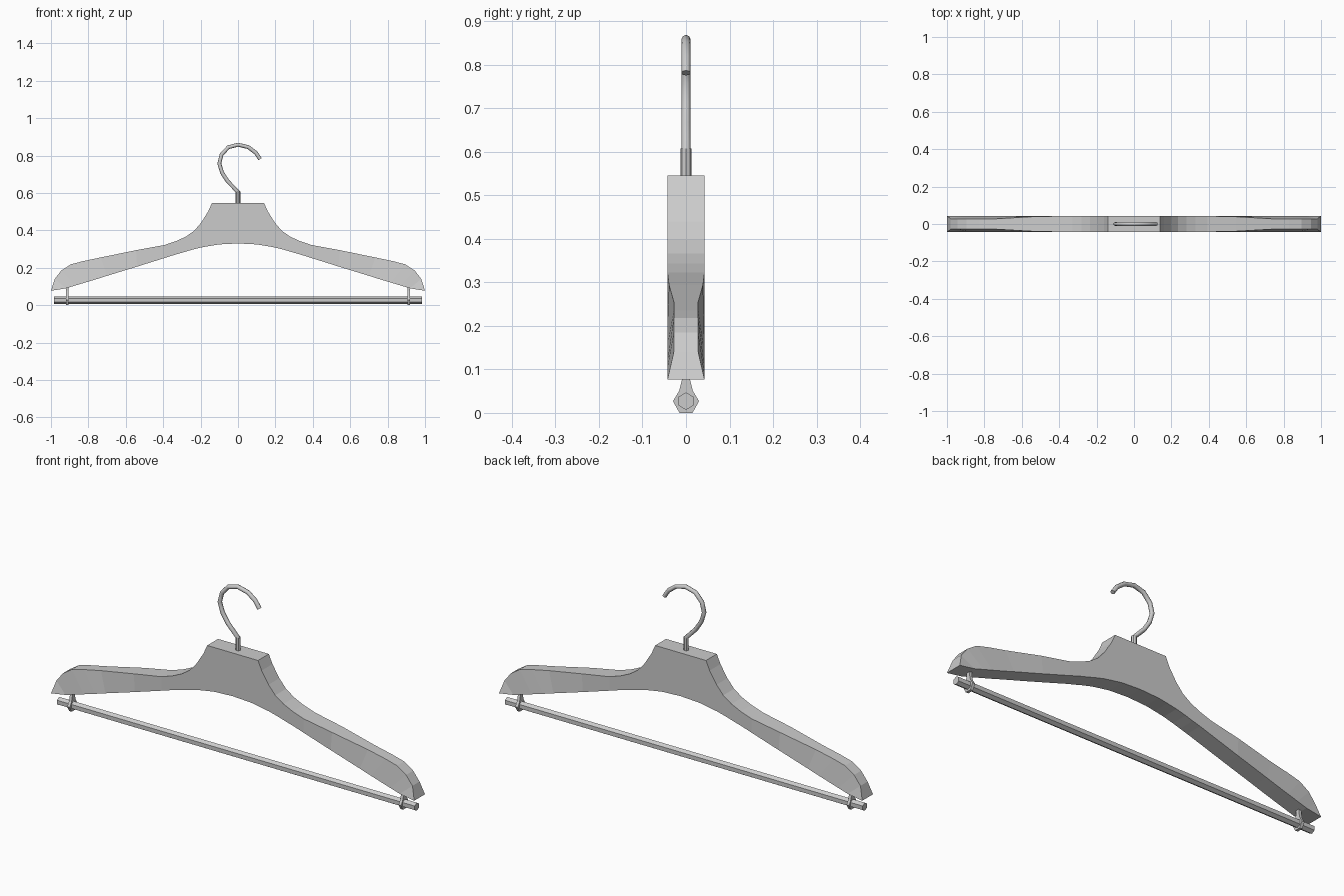
import bpy, bmesh, math
from mathutils import Matrix

if "Cube" in bpy.data.objects:
    bpy.data.objects.remove(bpy.data.objects["Cube"])

HALF = 0.0425  # half thickness of the wooden body


def finish(bm, name):
    bmesh.ops.recalc_face_normals(bm, faces=bm.faces)
    me = bpy.data.meshes.new(name)
    bm.to_mesh(me)
    bm.free()
    ob = bpy.data.objects.new(name, me)
    bpy.context.collection.objects.link(ob)
    return ob


def rod(name, sides, radius, length, matrix):
    bm = bmesh.new()
    bmesh.ops.create_cone(bm, cap_ends=True, segments=sides, radius1=radius,
                          radius2=radius, depth=length, matrix=matrix)
    return finish(bm, name)


# Hanger body: right half as paired top / bottom outlines, mirrored
top = [(0, .545), (.14, .545), (.16, .50), (.198, .44), (.235, .397), (.28, .366),
       (.33, .343), (.392, .322), (.545, .294), (.735, .255), (.83, .235),
       (.895, .218), (.945, .185), (.98, .14)]
bottom = [(0, .33), (.1, .325), (.15, .317), (.2, .308), (.25, .295), (.29, .283),
          (.33, .272), (.39, .253), (.54, .206), (.7, .157), (.76, .138),
          (.82, .12), (.87, .105), (.92, .09)]
top_half = [HALF] * 8 + [.039] + [.028] * 5  # the shoulders thin out on top
bm = bmesh.new()
rows = []
for (tx, tz), (bx, bz), h in zip(top, bottom, top_half):
    rows.append([bm.verts.new(p) for p in
                 ((tx, -h, tz), (tx, h, tz), (bx, HALF, bz), (bx, -HALF, bz))])
for a, b in zip(rows, rows[1:]):
    for i in range(4):
        j = (i + 1) % 4
        bm.faces.new((a[i], a[j], b[j], b[i]))
# pointed tip of the arm
front = bm.verts.new((1, -HALF, .077))
back = bm.verts.new((1, HALF, .077))
tf, tb, bb, bf = rows[-1]
for f in ((tf, tb, back, front), (tb, bb, back), (bb, bf, front, back), (bf, tf, front)):
    bm.faces.new(f)
body = finish(bm, "hanger_body")
mirror = body.modifiers.new("Mirror", "MIRROR")
mirror.use_axis[0] = True
mirror.use_clip = True

# Hook: collar and bent wire
rod("hook_collar", 8, .0125, .08, Matrix.Translation((0, 0, .568)))
path = [(0, .56), (0, .605), (-.055, .662), (-.085, .708), (-.1, .757), (-.088, .805),
        (-.052, .844), (0, .858), (.055, .845), (.095, .815), (.118, .781)]
cu = bpy.data.curves.new("hook", "CURVE")
cu.dimensions = "3D"
cu.bevel_depth = .0105
cu.bevel_resolution = 2
cu.use_fill_caps = True
sp = cu.splines.new("POLY")
sp.points.add(len(path) - 1)
for p, (x, z) in zip(sp.points, path):
    p.co = (x, 0, z, 1)
hook = bpy.data.objects.new("hook", cu)
bpy.context.collection.objects.link(hook)

# Hexagonal trouser bar, corners pointing along y
rod("trouser_bar", 6, .02, 1.97, Matrix.Translation((0, 0, .027))
    @ Matrix.Rotation(math.pi / 2, 4, "Y") @ Matrix.Rotation(math.pi / 6 * 3, 4, "Z")
    @ Matrix.Rotation(0, 4, "Z"))

# Bar brackets: hexagonal ring with a tapered post into the arm
profile = [(-.015, 0), (.015, 0), (.03, .027), (.016, .05), (.009, .078), (.009, .12),
           (-.009, .12), (-.009, .078), (-.016, .05), (-.03, .027)]
for side, sx in (("left", -1), ("right", 1)):
    bm = bmesh.new()
    f = bm.faces.new([bm.verts.new((sx * .912 - .007, y, z)) for y, z in profile])
    ext = bmesh.ops.extrude_face_region(bm, geom=[f])
    bmesh.ops.translate(bm, vec=(.014, 0, 0),
                        verts=[v for v in ext["geom"] if isinstance(v, bmesh.types.BMVert)])
    finish(bm, "bar_bracket_" + side)
